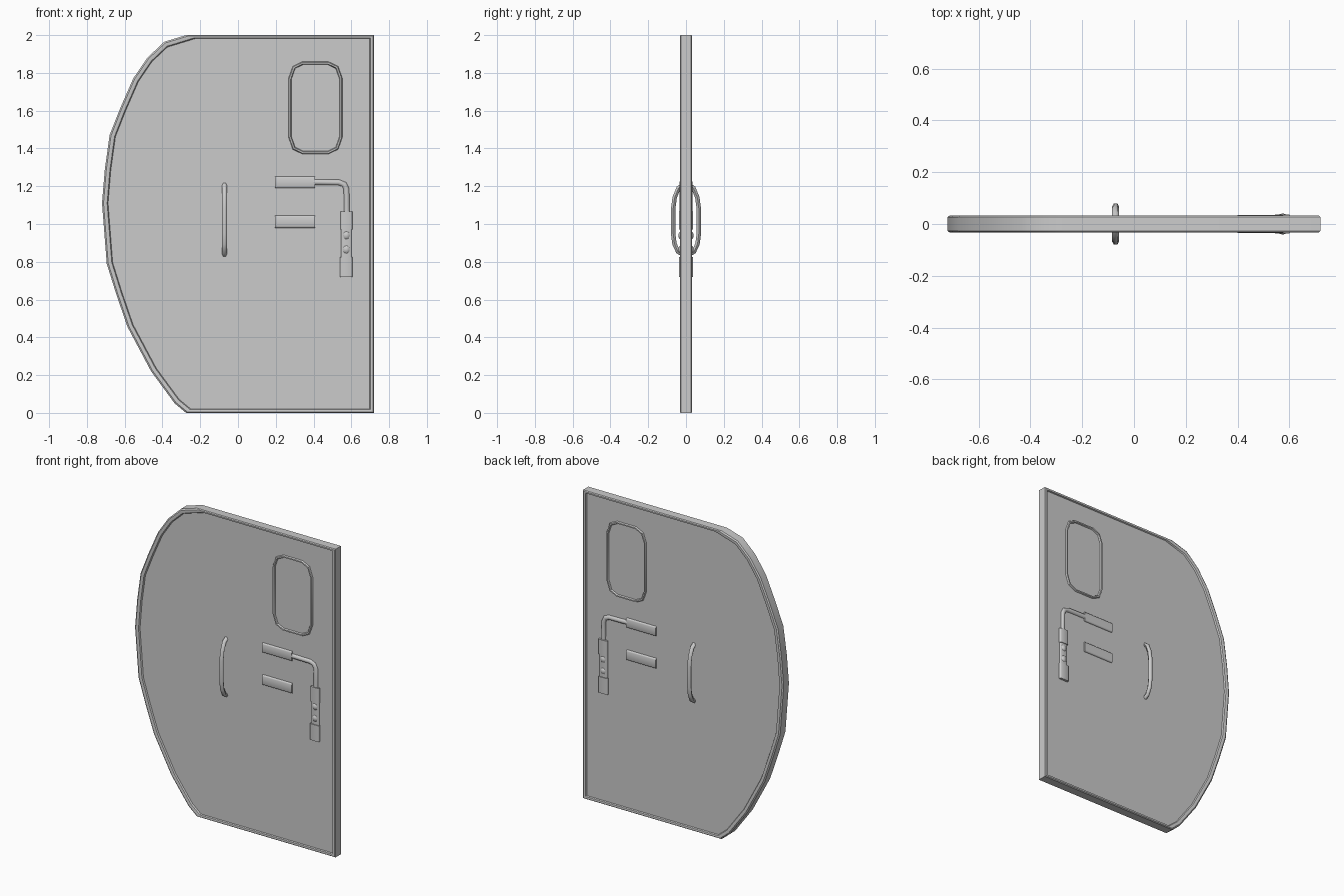
import bpy, bmesh, math
from mathutils import Vector

if "Cube" in bpy.data.objects:
    bpy.data.objects.remove(bpy.data.objects["Cube"])

def finish(obj, bm, angle=35):
    bmesh.ops.recalc_face_normals(bm, faces=bm.faces)
    bm.to_mesh(obj.data)
    bm.free()
    bpy.ops.object.select_all(action='DESELECT')
    obj.select_set(True)
    bpy.context.view_layer.objects.active = obj
    bpy.ops.object.shade_smooth_by_angle(angle=math.radians(angle))
    return obj

def new_object(name):
    obj = bpy.data.objects.new(name, bpy.data.meshes.new(name))
    bpy.context.collection.objects.link(obj)
    return obj

def inset(loop, widths, t):
    """Offset a clockwise x-z loop inward by t times each edge's width."""
    out, n = [], len(loop)
    def normal(i):
        d = (Vector(loop[(i + 1) % n]) - Vector(loop[i])).normalized()
        return Vector((d.y, -d.x))
    for i in range(n):
        a, b = normal(i - 1 if i else n - 1), normal(i)
        da, db = widths[i - 1] * t, widths[i] * t
        det = a.x * b.y - a.y * b.x
        if abs(det) < 1e-4:
            v = b * db
        else:
            v = Vector(((da * b.y - db * a.y) / det, (a.x * db - b.x * da) / det))
        out.append(Vector(loop[i]) + v)
    return out

def sweep_loop(name, loop, widths, section, capped=False):
    """Sweep a section of (inset factor, y) around the loop."""
    bm = bmesh.new()
    rings = [[bm.verts.new((p.x, y, p.y)) for p in inset(loop, widths, t)]
             for t, y in section]
    n = len(loop)
    pairs = list(zip(rings, rings[1:]))
    if capped:
        bm.faces.new(rings[0])
        bm.faces.new(rings[-1])
    else:
        pairs.append((rings[-1], rings[0]))
    for r, s in pairs:
        for i in range(n):
            j = (i + 1) % n
            bm.faces.new((r[i], r[j], s[j], s[i]))
    return finish(new_object(name), bm)

def block(name, x0, x1, z0, z1, depth, bevel=0.008):
    bm = bmesh.new()
    bmesh.ops.create_cube(bm, size=1)
    for v in bm.verts:
        v.co = ((x0 + x1) / 2 + v.co.x * (x1 - x0), v.co.y * 2 * depth,
                (z0 + z1) / 2 + v.co.z * (z1 - z0))
    # round only the long edges
    axis = 0 if x1 - x0 > z1 - z0 else 2
    edges = [e for e in bm.edges
             if abs((e.verts[0].co - e.verts[1].co)[axis]) > 1e-4]
    bmesh.ops.bevel(bm, geom=edges, offset=bevel, segments=2, affect='EDGES', profile=0.5)
    return finish(new_object(name), bm, 50)

def tube(name, points, radius, res=1):
    cu = bpy.data.curves.new(name, 'CURVE')
    cu.dimensions = '3D'
    cu.bevel_depth = radius
    cu.bevel_resolution = res
    cu.use_fill_caps = True
    sp = cu.splines.new('POLY')
    sp.points.add(len(points) - 1)
    for p, co in zip(sp.points, points):
        p.co = (*co, 1)
    tmp = bpy.data.objects.new(name + "_path", cu)
    bpy.context.collection.objects.link(tmp)
    bpy.context.view_layer.update()
    mesh = bpy.data.meshes.new_from_object(tmp)
    bpy.data.objects.remove(tmp)
    bm = bmesh.new()
    bm.from_mesh(mesh)
    return finish(new_object(name), bm, 60)

# door leaf: curved left side, straight right side, raised rounded rim
curve = [(-.275, 0), (-.335, .05), (-.46, .22), (-.585, .455), (-.645, .63),
         (-.695, .79), (-.72, 1.11), (-.705, 1.29), (-.68, 1.47), (-.625, 1.61),
         (-.555, 1.77), (-.48, 1.88), (-.39, 1.965), (-.275, 2.0)]
outline = curve + [(.72, 2.0), (.72, 0)]
widths = [.032] * (len(curve) - 1) + [.018, .023, .02]
P, R = .022, .033
rim = [(1, -P), (.85, -R + .002), (.6, -R), (.25, -R), (0, -R + .006)]
sweep_loop("door_leaf", outline, widths,
           rim + [(t, -y) for t, y in reversed(rim)], capped=True)

# window frame with chamfered corners, standing proud on both faces
cx, cz, w, h = .41, 1.615, .143, .245
quarter = [(-w, h - .09), (-w + .023, h - .025), (-w + .075, h)]
win = quarter + [(-x, z) for x, z in reversed(quarter)]
win += [(-x, -z) for x, z in win]
win = [(cx + x, cz + z) for x, z in win]
sweep_loop("window_frame", win, [.016] * len(win),
           [(0, -.024), (.25, -.031), (.75, -.031), (1, -.024),
            (1, .024), (.75, .031), (.25, .031), (0, .024)])

# bowed pull handles, front and back
profile = [(.015, 1.208), (.04, 1.19), (.06, 1.14), (.068, 1.08), (.068, .95),
           (.061, .895), (.042, .853), (.015, .838)]
for side, label in ((-1, "front"), (1, "back")):
    tube(label + "_pull_handle", [(-.071, side * y, z) for y, z in profile], .0135)

# lock bars
block("upper_lock_bar", .195, .408, 1.19, 1.252, .032)
block("lower_lock_bar", .195, .408, .98, 1.045, .032)

# lever grip with bulging finger ridges
block("lever_grip_top", .543, .605, .97, 1.067, .037)
block("lever_grip_middle", .546, .602, .82, .97, .032)
block("lever_grip_bottom", .54, .605, .72, .825, .037)
for i, z in enumerate((.865, .94)):
    bm = bmesh.new()
    bmesh.ops.create_uvsphere(bm, u_segments=16, v_segments=8, radius=1)
    for v in bm.verts:
        v.co = (.574 + v.co.x * .03, v.co.y * .041, z + v.co.z * .034)
    finish(new_object(f"lever_ridge_{i + 1}"), bm, 60)

# bent rods linking upper bar and lever
for side, label in ((-1, "front"), (1, "back")):
    y = side * .018
    tube(label + "_link_rod",
         [(.40, y, 1.222), (.535, y, 1.22), (.562, y, 1.21), (.574, y, 1.185),
          (.576, y, 1.06)], .0165, 2)
